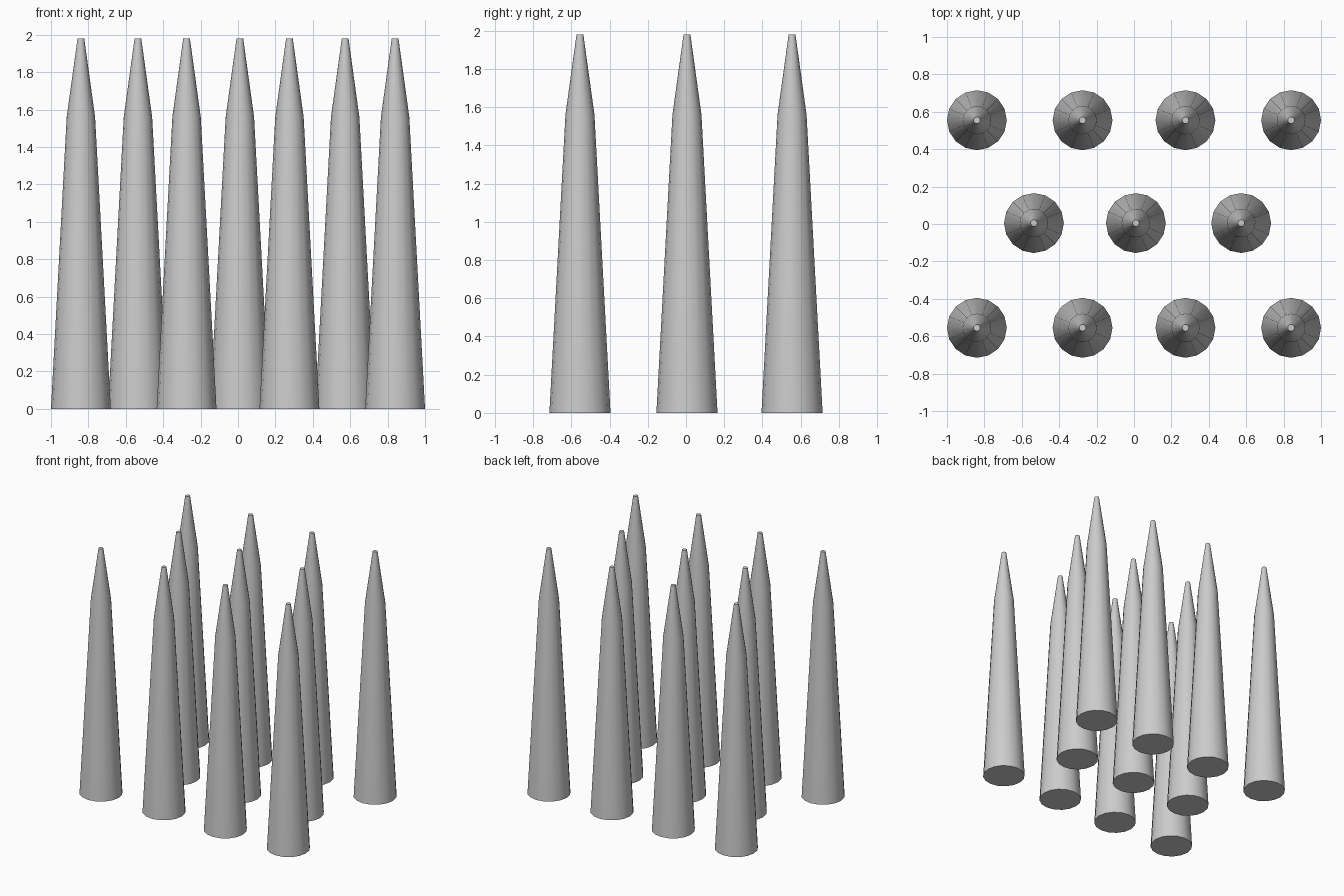
import bpy, bmesh
from math import cos, sin, tau

if "Cube" in bpy.data.objects:
    bpy.data.objects.remove(bpy.data.objects["Cube"])

SIDES = 16
# (radius, height) from base to blunt tip
PROFILE = [(0.16, 0.0), (0.076, 1.56), (0.018, 1.98)]


def spike_mesh():
    bm = bmesh.new()
    rings = [[bm.verts.new((r * cos(tau * i / SIDES), r * sin(tau * i / SIDES), z))
              for i in range(SIDES)] for r, z in PROFILE]
    for low, high in zip(rings, rings[1:]):
        for i in range(SIDES):
            j = (i + 1) % SIDES
            bm.faces.new((low[i], low[j], high[j], high[i])).smooth = True
    # flat caps with sharp rims
    for ring in (rings[0][::-1], rings[-1]):
        cap = bm.faces.new(ring)
        for e in cap.edges:
            e.smooth = False
    mesh = bpy.data.meshes.new("spike")
    bm.to_mesh(mesh)
    bm.free()
    return mesh


# Staggered rows of identical spikes: four, three, four
outer = (-0.84, -0.275, 0.275, 0.84)
rows = {
    "front": (-0.555, outer),
    "middle": (0.005, (-0.535, 0.01, 0.573)),
    "back": (0.555, outer),
}
mesh = spike_mesh()
for row, (y, xs) in rows.items():
    for n, x in enumerate(xs, 1):
        spike = bpy.data.objects.new(f"{row}_spike_{n}", mesh)
        spike.location = (x, y, 0)
        bpy.context.collection.objects.link(spike)
